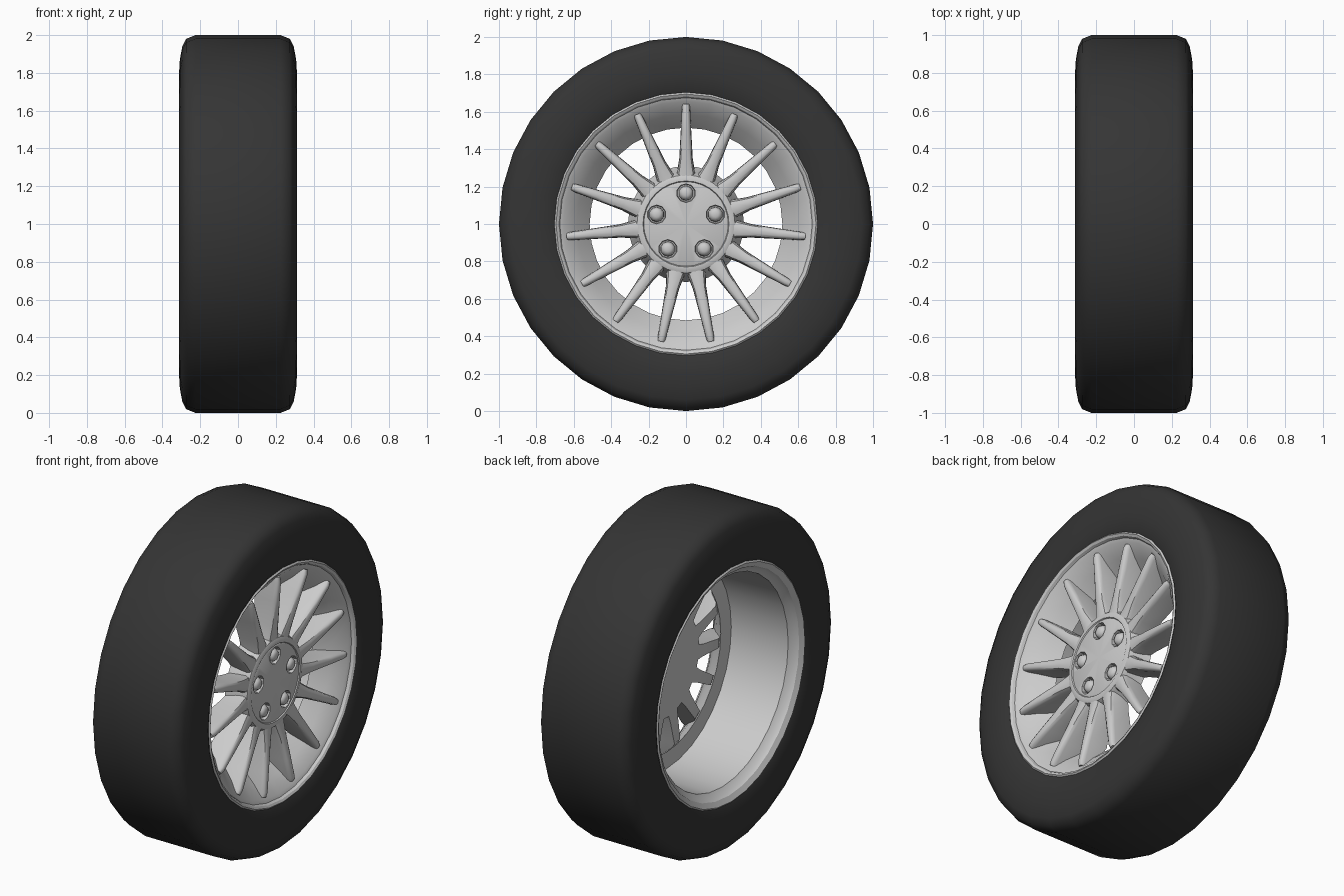
import bpy, bmesh, math
from mathutils import Vector

if "Cube" in bpy.data.objects:
    bpy.data.objects.remove(bpy.data.objects["Cube"])

SEG = 32
HUB_X = 0.25       # front plane of the hub
BACK_X = 0.13      # flat back of the spoke face


def finish(name, bm, angle=35, mat=None):
    bmesh.ops.remove_doubles(bm, verts=bm.verts, dist=1e-5)
    bmesh.ops.recalc_face_normals(bm, faces=bm.faces)
    me = bpy.data.meshes.new(name)
    bm.to_mesh(me)
    bm.free()
    ob = bpy.data.objects.new(name, me)
    bpy.context.collection.objects.link(ob)
    if mat:
        me.materials.append(mat)
    if angle:
        smooth(ob, angle)
    return ob


def smooth(ob, angle):
    bpy.ops.object.select_all(action='DESELECT')
    ob.select_set(True)
    bpy.context.view_layer.objects.active = ob
    bpy.ops.object.shade_smooth_by_angle(angle=math.radians(angle))


def polar(x, r, a, y0=0, z0=1):
    return Vector((x, y0 + r * math.sin(a), z0 + r * math.cos(a)))


def lathe(bm, profile, closed=False, seg=SEG, y0=0, z0=1):
    """Revolve (x, radius) points about an axle parallel to x."""
    axis = {i: bm.verts.new((x, y0, z0)) for i, (x, r) in enumerate(profile) if r == 0}
    rings = [[axis.get(i) or bm.verts.new(polar(x, r, 2 * math.pi * k / seg, y0, z0))
              for k in range(seg)] for i, (x, r) in enumerate(profile)]
    pairs = list(zip(rings, rings[1:]))
    if closed:
        pairs.append((rings[-1], rings[0]))
    for a, b in pairs:
        for k in range(seg):
            n = (k + 1) % seg
            quad = list(dict.fromkeys((a[k], a[n], b[n], b[k])))
            bm.faces.new(quad)


# Tyre
rubber = bpy.data.materials.new("rubber")
rubber.diffuse_color = (0.035, 0.035, 0.035, 1)
rubber.use_nodes = True
rubber.node_tree.nodes["Principled BSDF"].inputs["Base Color"].default_value = rubber.diffuse_color
half = [(0.285, 0.685), (0.305, 0.72), (0.312, 0.80), (0.308, 0.87),
        (0.295, 0.94), (0.275, 0.98), (0.225, 1.0)]
bm = bmesh.new()
lathe(bm, half + [(-x, r) for x, r in reversed(half)])
finish("tyre", bm, 50, rubber)

# Rim: front lip, funnel, flat back, barrel, rear lip
bm = bmesh.new()
lathe(bm, [(0.27, 0.70), (0.295, 0.705), (0.303, 0.695), (0.295, 0.682), (0.28, 0.675),
           (0.272, 0.655), (0.21, 0.585), (BACK_X, 0.515), (BACK_X, 0.615),
           (-0.24, 0.625), (-0.265, 0.655), (-0.285, 0.665), (-0.295, 0.682),
           (-0.303, 0.695), (-0.295, 0.705), (-0.27, 0.70), (-0.24, 0.65), (0.22, 0.65)],
      closed=True)
finish("rim", bm, 30)

# Spokes: tapered bars with rounded front ridges
bm = bmesh.new()
stations = [(0.24, 0.056, BACK_X, 0.243), (0.29, 0.046, BACK_X, 0.247),
            (0.35, 0.036, BACK_X, 0.255), (0.50, 0.028, BACK_X, 0.27),
            (0.615, 0.023, 0.20, 0.280), (0.642, 0.020, 0.22, 0.274)]
for i in range(15):
    a = 2 * math.pi * i / 15
    out = Vector((0, math.sin(a), math.cos(a)))
    side = Vector((0, math.cos(a), -math.sin(a)))
    rings = []
    for r, w, xb, xf in stations:
        section = [(-w, xb), (-w * 0.95, xf - 0.025), (-w * 0.75, xf - 0.007), (-w * 0.35, xf),
                   (w * 0.35, xf), (w * 0.75, xf - 0.007), (w * 0.95, xf - 0.025), (w, xb)]
        rings.append([bm.verts.new(Vector((x, 0, 1)) + out * r + side * s)
                      for s, x in section])
    for p, q in zip(rings, rings[1:]):
        for k in range(8):
            n = (k + 1) % 8
            bm.faces.new((p[k], p[n], q[n], q[k]))
    bm.faces.new(rings[0])
    bm.faces.new(rings[-1])
finish("spokes", bm, 40)

# Hub: flared body with a shallow groove around the centre plate
bm = bmesh.new()
lathe(bm, [(BACK_X, 0), (BACK_X, 0.31), (0.18, 0.285), (0.225, 0.273), (0.243, 0.262),
           (HUB_X, 0.245), (HUB_X, 0.23), (HUB_X - 0.006, 0.226),
           (HUB_X - 0.003, 0.22), (HUB_X - 0.003, 0)])
hub = finish("hub", bm, 0)

# Lug pockets and nuts
cut, nuts = bmesh.new(), bmesh.new()
for i in range(5):
    c = polar(0, 0.165, 2 * math.pi * i / 5)
    lathe(cut, [(0.215, 0), (0.215, 0.047), (0.27, 0.053), (0.27, 0)], seg=10, y0=c.y, z0=c.z)
    lathe(nuts, [(0.205, 0), (0.205, 0.042), (0.235, 0.038), (0.25, 0.028), (0.255, 0.015),
                 (0.256, 0)], seg=10, y0=c.y, z0=c.z)
cutter = finish("pocket_cutter", cut, 0)
cutter.hide_render = True
finish("lug_nuts", nuts, 40)

mod = hub.modifiers.new("pockets", 'BOOLEAN')
mod.operation = 'DIFFERENCE'
mod.solver = 'EXACT'
mod.object = cutter
bpy.context.view_layer.objects.active = hub
bpy.ops.object.modifier_apply(modifier=mod.name)
bpy.data.objects.remove(cutter)
smooth(hub, 30)
